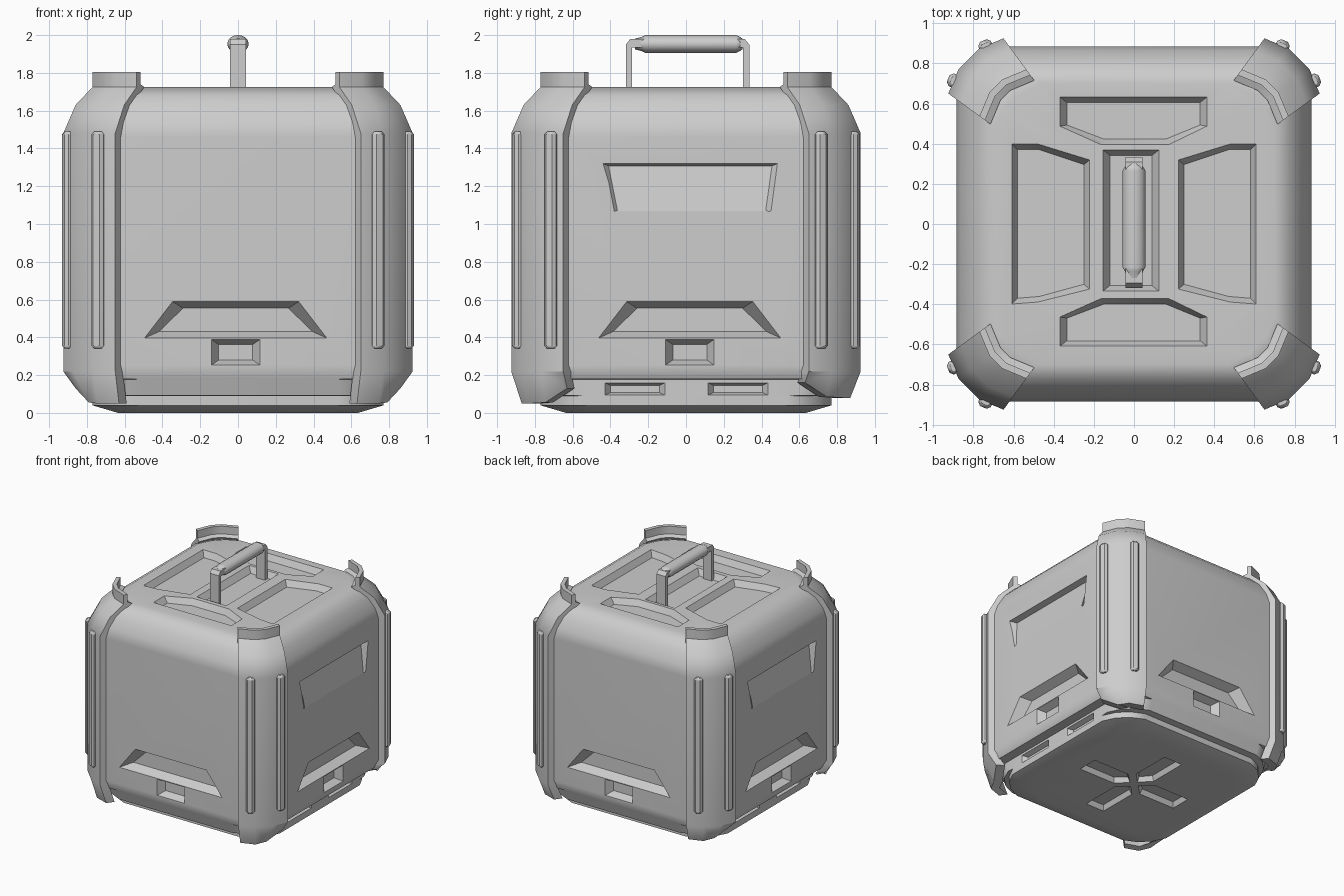
import bpy, bmesh
from math import sin, cos, pi, radians
from mathutils import Matrix, Vector

cube = bpy.data.objects.get("Cube")
if cube:
    bpy.data.objects.remove(cube)

GREY = (0.61, 0.61, 0.61, 1)
grey = bpy.data.materials.new("plain_grey")
grey.use_nodes = True
grey.diffuse_color = GREY
grey.node_tree.nodes["Principled BSDF"].inputs["Base Color"].default_value = GREY


def loft(name, rings):
    """Skin a stack of equal-length rings and cap both ends."""
    bm = bmesh.new()
    loops = [[bm.verts.new(p) for p in ring] for ring in rings]
    n = len(loops[0])
    for a, b in zip(loops, loops[1:]):
        for i in range(n):
            j = (i + 1) % n
            bm.faces.new((a[i], a[j], b[j], b[i]))
    bm.faces.new(loops[0][::-1])
    bm.faces.new(loops[-1])
    bmesh.ops.recalc_face_normals(bm, faces=bm.faces)
    mesh = bpy.data.meshes.new(name)
    bm.to_mesh(mesh)
    bm.free()
    mesh.materials.append(grey)
    obj = bpy.data.objects.new(name, mesh)
    bpy.context.collection.objects.link(obj)
    return obj


def activate(obj):
    bpy.ops.object.select_all(action='DESELECT')
    obj.select_set(True)
    bpy.context.view_layer.objects.active = obj


def finish(obj, angle=30):
    activate(obj)
    bpy.ops.object.shade_smooth_by_angle(angle=radians(angle))
    mod = obj.modifiers.new("normals", 'WEIGHTED_NORMAL')
    mod.keep_sharp = True


# Main body: rounded square rings, with a recessed foot deeper on the two sides
corner = [(0.885, 0.65), (0.835, 0.755), (0.755, 0.835), (0.65, 0.885)]


def body_ring(ix, iy, z):
    pts = []
    for q in range(4):
        rot = Matrix.Rotation(q * pi / 2, 3, 'Z')
        for x, y in corner:
            p = rot @ Vector((x, y, z))
            p.x -= ix if p.x > 0 else -ix
            p.y -= iy if p.y > 0 else -iy
            pts.append(p)
    return pts


rings = [(0.25, 0.25, 0), (0.115, 0.115, 0.04), (0.115, 0.115, 0.089), (0.115, 0.055, 0.092),
         (0.115, 0.0251, 0.178), (0.035, 0.0244, 0.18), (0, 0, 0.25)]
rings += [(i, i, z) for i, z in ((0, 1.46), (0.02, 1.54), (0.065, 1.63), (0.115, 1.682), (0.185, 1.725))]
body = loft("body", [body_ring(*r) for r in rings])

# Recess cutting: outline in face coordinates, tapering inward to a floor
FRONT = Matrix(((1, 0, 0), (0, 0, -1), (0, 1, 0)))
TOP = Matrix.Identity(3)
BOTTOM = Matrix.Rotation(pi, 3, 'X')


def side(turn):
    return Matrix.Rotation(turn * pi / 2, 3, 'Z') @ FRONT


def recess(frame, dist, outline, inset, depths):
    us, vs = [p[0] for p in outline], [p[1] for p in outline]
    cu, cv = (min(us) + max(us)) / 2, (min(vs) + max(vs)) / 2
    su = 1 - 2 * inset[0] / (max(us) - min(us))
    sv = 1 - 2 * inset[1] / (max(vs) - min(vs))
    if not isinstance(depths, list):
        depths = [depths] * len(outline)
    floor = [(cu + (u - cu) * su, cv + (v - cv) * sv, dist - d)
             for (u, v), d in zip(outline, depths)]
    # The outline ring sits just proud of the surface for a clean cut
    levels = [[(u, v, dist + h) for u, v in outline] for h in (0.03, 0.002)] + [floor]
    cutter = loft("cutter", [[frame @ Vector(p) for p in lv] for lv in levels])
    cutter.hide_render = True
    mod = body.modifiers.new("cut", 'BOOLEAN')
    mod.operation = 'DIFFERENCE'
    mod.solver = 'EXACT'
    mod.object = cutter
    activate(body)
    bpy.ops.object.modifier_apply(modifier=mod.name)
    bpy.data.objects.remove(cutter)


def box(u0, u1, v0, v1):
    return [(u0, v0), (u1, v0), (u1, v1), (u0, v1)]


# Grip trays and latch pockets on all four sides
for turn in range(4):
    c = 0.02 if turn % 2 else -0.012
    frame = side(turn)
    recess(frame, 0.885, [(c - 0.485, 0.395), (c + 0.485, 0.395), (c + 0.335, 0.59), (c - 0.335, 0.59)],
           (0.08, 0.036), 0.075)
    recess(frame, 0.885, box(c - 0.13, c + 0.13, 0.252, 0.39), (0.04, 0.028), 0.06)
    if turn % 2:
        # Wedge panel and foot slots on the two sides
        recess(frame, 0.885, [(-0.39, 1.06), (0.45, 1.06), (0.485, 1.32), (-0.44, 1.32)],
               (0.03, 0.013), [0.003, 0.003, 0.05, 0.05])
        for u0 in (-0.43, 0.115):
            recess(frame, 0.77, box(u0, u0 + 0.32, 0.093, 0.16), (0.03, 0.015), 0.04)

# Lid recesses
TOP_Z = 1.725
for s in (-1, 1):
    recess(TOP, TOP_Z, [(s * 0.61, 0.4), (s * 0.48, 0.4), (s * 0.22, 0.32), (s * 0.22, -0.325),
                        (s * 0.48, -0.39), (s * 0.61, -0.4)], (0.03, 0.03), 0.05)
    y = 0.012
    recess(TOP, TOP_Z, [(-0.37, y + s * 0.622), (0.365, y + s * 0.622), (0.365, y + s * 0.475),
                        (0.175, y + s * 0.383), (-0.165, y + s * 0.383), (-0.37, y + s * 0.475)],
           (0.035, 0.028), 0.05)
recess(TOP, TOP_Z, box(-0.155, 0.125, -0.335, 0.37), (0.035, 0.028), 0.05)

# Cross of pointed slots underneath
for q in range(4):
    rot = Matrix.Rotation(q * pi / 2, 2)
    arrow = [(0.04, 0), (0.13, -0.088), (0.47, -0.088), (0.47, 0.088), (0.13, 0.088)]
    recess(BOTTOM, 0, [tuple(rot @ Vector(p)) for p in arrow], (0.02, 0.02), 0.04)
finish(body)

# Corner guards: sloped feet below, thin upstanding lips narrowing toward the lid
guard_outer = [(0.925, 0.65), (0.875, 0.77), (0.77, 0.875), (0.65, 0.925)]
guard_foot = [(0.86, 0.63, 0.13), (0.79, 0.745, 0.055), (0.745, 0.83, 0.05), (0.63, 0.87, 0.05)]
guard_steps = [(0, 0.22, 1), (0, 1.48, 1), (0.065, 1.63, 1), (0.155, 1.725, 1),
               (0.155, 1.74, 0.5), (0.155, 1.805, 0.5)]


def inward(x, y, amount, across):
    """Move a point inward fully along its facing axis, partly across it."""
    return (x - amount, y - amount * across) if x > y else (x - amount * across, y - amount)


def guard_ring(outer, thickness):
    inner = [(*inward(x, y, 0.055 * thickness, 0.73), z) for x, y, z in reversed(outer)]
    return outer + inner


for sx, sy, label in ((1, -1, "front_left"), (-1, -1, "front_right"),
                      (1, 1, "back_left"), (-1, 1, "back_right")):
    lift = 0.03 if sy > 0 else 0
    sections = [guard_ring([(x, y, z + lift) for x, y, z in guard_foot], 1)]
    for shift, z, thickness in guard_steps:
        outer = [(*inward(x, y, shift, 0.73), z) for x, y in guard_outer]
        sections.append(guard_ring(outer, thickness))
    finish(loft(label + "_guard", [[(sx * x, sy * y, z) for x, y, z in ring] for ring in sections]))
    # Two upright ribs on each guard
    for k, (x, y, ang) in enumerate(((0.9, 0.714, 22.6), (0.74, 0.888, 67.4))):
        rib = loft(f"{label}_rib_{k + 1}", [[(u, v, z) for u, v in box(-0.028, 0.028, -0.034, 0.034)]
                                            for z in (0.34, 1.49)])
        rib.location = (sx * x, sy * y, 0)
        rib.rotation_euler.z = radians(ang) * sx * sy
        mod = rib.modifiers.new("bevel", 'BEVEL')
        mod.width = 0.016
        mod.segments = 1
        finish(rib)

# Carry handle: flat bent bar with a round grip
bar = [(-0.318, 1.66), (-0.318, 1.95), (-0.295, 1.98), (0.31, 1.98), (0.335, 1.95), (0.335, 1.66),
       (0.303, 1.66), (0.303, 1.935), (-0.285, 1.935), (-0.285, 1.66)]
handle = loft("handle_bar", [[(x, y, z) for y, z in bar] for x in (-0.042, 0.042)])
finish(handle)
grip_profile = [(-0.27, 0.03), (-0.235, 0.04), (-0.215, 0.05), (0.265, 0.05), (0.285, 0.04), (0.3, 0.03)]
grip = loft("handle_grip", [[(r * 1.14 * cos(a * pi / 8), y, 1.953 + r * 0.94 * sin(a * pi / 8))
                             for a in range(16)] for y, r in grip_profile])
finish(grip)
